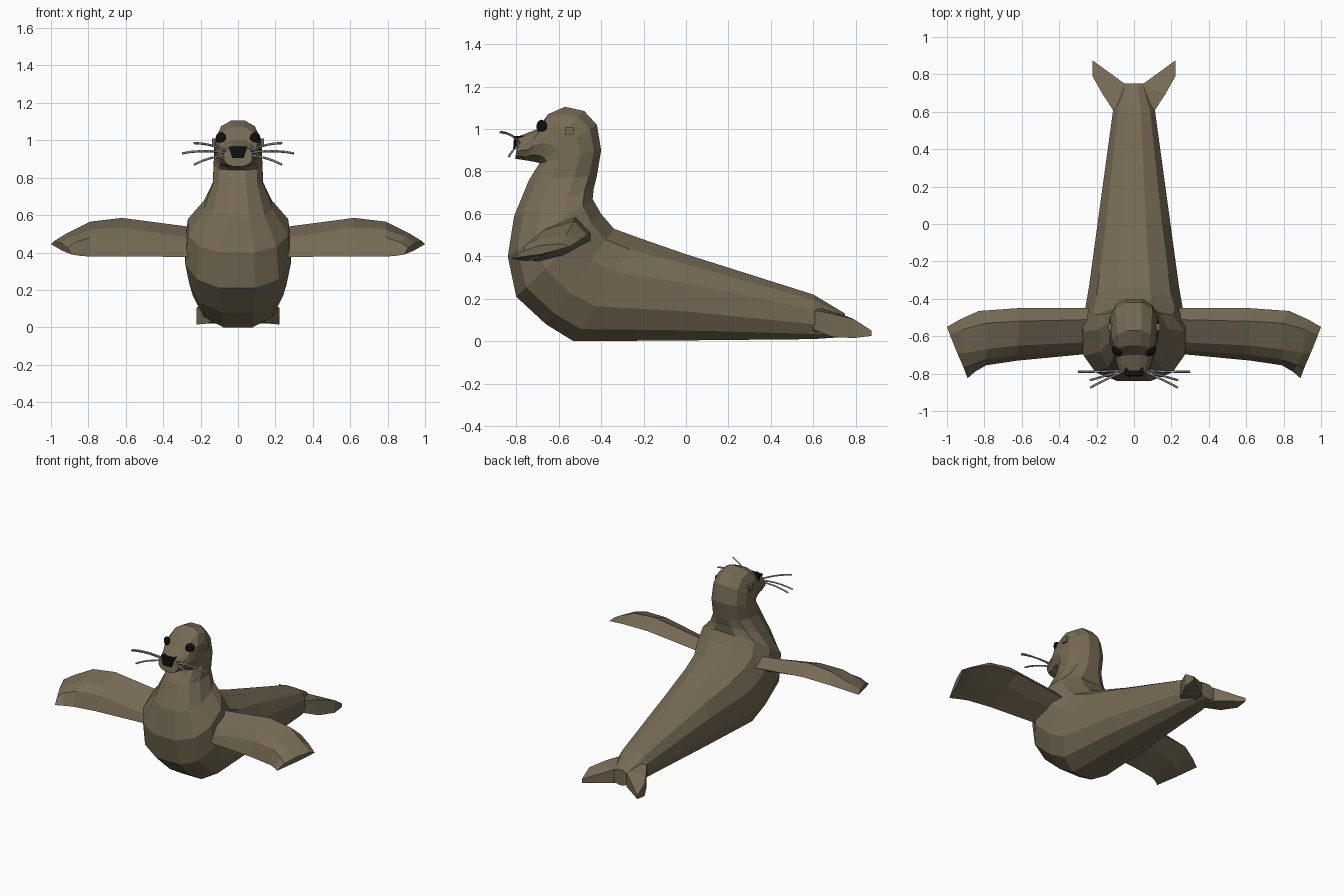
import bpy, bmesh, math
from mathutils import Vector


def material(name, rgb):
    m = bpy.data.materials.new(name)
    m.diffuse_color = (*rgb, 1)
    return m


FUR = material("brown_fur", (0.18, 0.145, 0.09))
BLACK = material("black", (0.005, 0.005, 0.005))
GREY = material("whisker_grey", (0.37, 0.37, 0.38))


def finish(name, bm, mat):
    bmesh.ops.recalc_face_normals(bm, faces=bm.faces)
    me = bpy.data.meshes.new(name)
    bm.to_mesh(me)
    bm.free()
    me.materials.append(mat)
    ob = bpy.data.objects.new(name, me)
    bpy.context.collection.objects.link(ob)
    return ob


def loft(name, rings, mat):
    """Skin a list of equal-length point rings and cap both ends."""
    bm = bmesh.new()
    vs = [[bm.verts.new(p) for p in r] for r in rings]
    n = len(vs[0])
    for a, b in zip(vs, vs[1:]):
        for i in range(n):
            j = (i + 1) % n
            bm.faces.new((a[i], a[j], b[j], b[i]))
    bm.faces.new(vs[0])
    bm.faces.new(vs[-1])
    return finish(name, bm, mat)


def spow(v, e):
    return math.copysign(abs(v) ** e, v)


def body_ring(y0, z0, y1, z1, w, sides=12):
    """Rounded ring between a belly point and a back point, half-width w."""
    lo, hi = Vector((0, y0, z0)), Vector((0, y1, z1))
    k = spow(math.cos(math.pi / sides), 0.85)
    pts = []
    for i in range(sides):
        a = 2 * math.pi * (i + 0.5) / sides
        c = (lo + hi) / 2 + (hi - lo) / 2 * (spow(math.cos(a), 0.85) / k)
        pts.append((w * spow(math.sin(a), 0.85) / k, c.y, c.z))
    return pts


# Body, neck and head: belly (y, z), back (y, z), half-width
SECTIONS = [
    (0.75, 0.02, 0.75, 0.13, 0.06),
    (0.60, 0.01, 0.60, 0.22, 0.113),
    (0.00, 0.004, 0.00, 0.41, 0.195),
    (-0.53, 0.0, -0.23, 0.49, 0.24),
    (-0.66, 0.08, -0.34, 0.53, 0.26),
    (-0.80, 0.21, -0.40, 0.60, 0.283),
    (-0.84, 0.40, -0.44, 0.67, 0.268),
    (-0.81, 0.59, -0.435, 0.72, 0.183),
    (-0.74, 0.76, -0.42, 0.78, 0.135),
    (-0.69, 0.84, -0.40, 0.90, 0.13),
    (-0.70, 0.842, -0.42, 1.02, 0.127),
    (-0.712, 0.845, -0.48, 1.085, 0.123),
    (-0.728, 0.848, -0.57, 1.105, 0.117),
    (-0.745, 0.851, -0.65, 1.07, 0.106),
    (-0.765, 0.854, -0.70, 1.0, 0.096),
    (-0.805, 0.86, -0.79, 0.965, 0.076),
]
loft("body", [body_ring(*s) for s in SECTIONS], FUR)

# Front flipper sections: leading edge, front crease, top, top back, trailing edge, underside
FRONT = [
    [(0.20, -0.69, 0.375), (0.20, -0.67, 0.42), (0.20, -0.63, 0.47), (0.20, -0.51, 0.53), (0.20, -0.45, 0.47), (0.20, -0.55, 0.41)],
    [(0.62, -0.73, 0.38), (0.62, -0.70, 0.485), (0.62, -0.65, 0.535), (0.62, -0.52, 0.585), (0.62, -0.45, 0.51), (0.62, -0.56, 0.46)],
    [(0.79, -0.755, 0.378), (0.79, -0.725, 0.48), (0.79, -0.67, 0.525), (0.79, -0.53, 0.565), (0.83, -0.465, 0.50), (0.80, -0.58, 0.44)],
    [(0.85, -0.79, 0.383), (0.87, -0.755, 0.455), (0.90, -0.69, 0.485), (0.92, -0.565, 0.50), (0.93, -0.51, 0.47), (0.89, -0.63, 0.42)],
    [(0.89, -0.825, 0.39), (0.91, -0.77, 0.425), (0.945, -0.69, 0.45), (0.985, -0.59, 0.46), (1.00, -0.55, 0.445), (0.94, -0.68, 0.41)],
]
# Rear flipper sections: inner bottom, inner top, outer top, outer bottom
REAR = [
    [(0.02, 0.58, 0.02), (0.02, 0.58, 0.18), (0.106, 0.60, 0.145), (0.106, 0.60, 0.055)],
    [(0.05, 0.75, 0.02), (0.05, 0.75, 0.12), (0.165, 0.69, 0.13), (0.165, 0.69, 0.02)],
    [(0.222, 0.875, 0.025), (0.222, 0.875, 0.05), (0.222, 0.79, 0.105), (0.222, 0.79, 0.015)],
]
# Whiskers: bend point and tip
WHISKERS = [
    ((0.15, -0.83, 0.985), (0.235, -0.875, 0.985)),
    ((0.18, -0.79, 0.955), (0.30, -0.79, 0.93)),
    ((0.15, -0.81, 0.915), (0.235, -0.835, 0.87)),
]


def flip(rings, s):
    return [[(x * s, y, z) for x, y, z in r] for r in rings]


for side, s in (("left", 1), ("right", -1)):
    loft(f"front_flipper_{side}", flip(FRONT, s), FUR)
    loft(f"rear_flipper_{side}", flip(REAR, s), FUR)

    # Eye: a flattened ball set into the head
    bm = bmesh.new()
    bmesh.ops.create_icosphere(bm, subdivisions=2, radius=0.032)
    eye = finish(f"eye_{side}", bm, BLACK)
    eye.scale = (0.65, 1, 1)
    eye.rotation_euler = (0, 0, math.radians(-50 * s))
    eye.location = (0.092 * s, -0.680, 1.012)

    # Ear
    bm = bmesh.new()
    bmesh.ops.create_cube(bm, size=0.038)
    ear = finish(f"ear_{side}", bm, FUR)
    ear.location = (0.12 * s, -0.55, 0.99)

    # Whiskers
    for i, (mid, tip) in enumerate(WHISKERS):
        cu = bpy.data.curves.new(f"whisker_{side}_{i + 1}", "CURVE")
        cu.dimensions = "3D"
        cu.bevel_depth = 0.006
        cu.bevel_resolution = 0
        cu.use_fill_caps = True
        sp = cu.splines.new("NURBS")
        sp.points.add(2)
        sp.order_u = 3
        sp.use_endpoint_u = True
        sp.resolution_u = 3
        for p, (x, y, z) in zip(sp.points, ((0.05, -0.785, 0.94 - 0.01 * i), mid, tip)):
            p.co = (x * s, y, z, 1)
        cu.materials.append(GREY)
        bpy.context.collection.objects.link(bpy.data.objects.new(cu.name, cu))

# Nose: a tapered block on the muzzle tip
loft("nose", [[(-0.03, y, 0.905), (0.03, y, 0.905), (0.05, y + 0.005, 0.968), (-0.05, y + 0.005, 0.968)]
              for y in (-0.77, -0.815)], BLACK)
